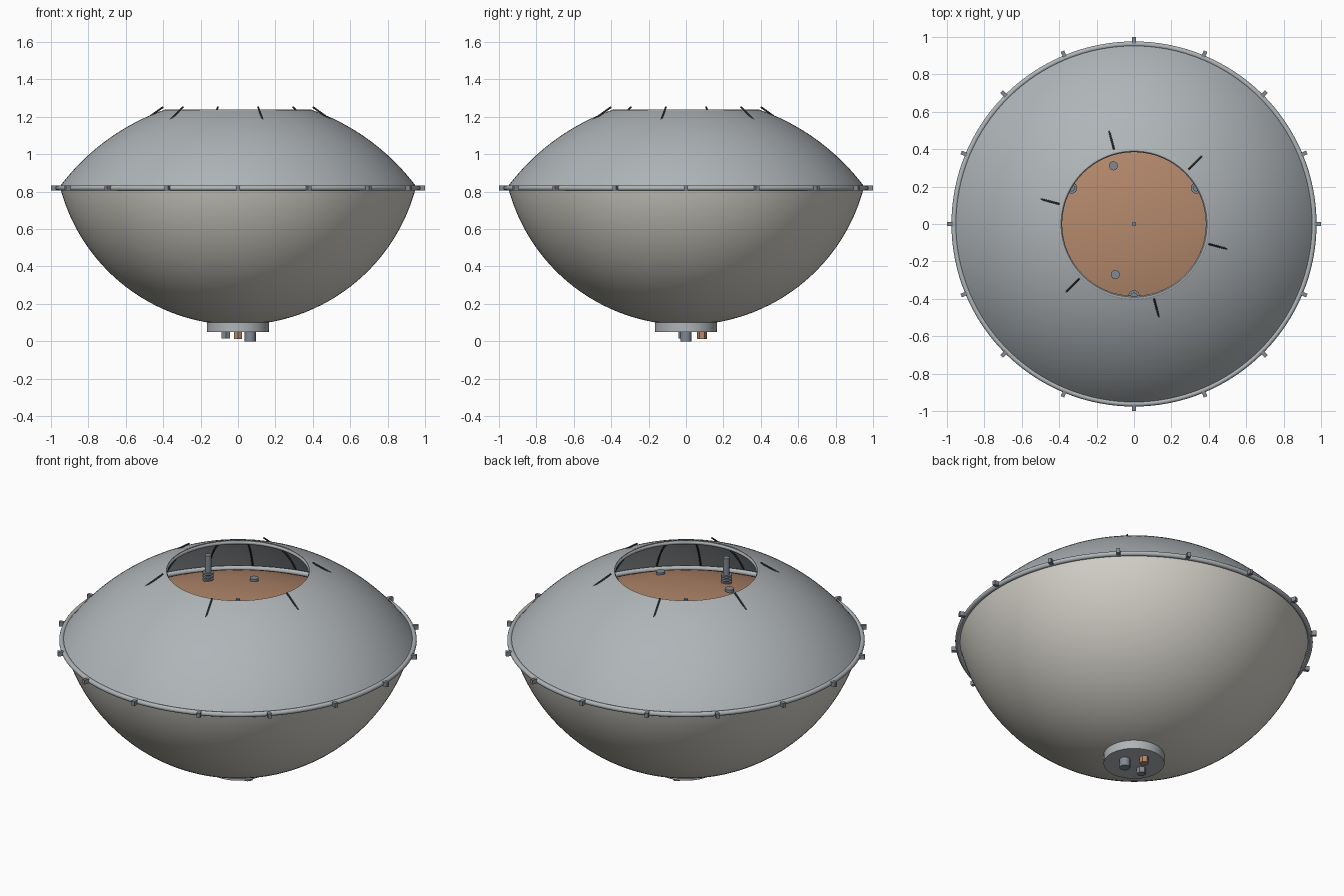
import bpy, bmesh, math
from mathutils import Vector

cube = bpy.data.objects.get("Cube")
if cube:
    bpy.data.objects.remove(cube)


def material(name, rgb):
    m = bpy.data.materials.new(name)
    m.use_nodes = True
    m.diffuse_color = (*rgb, 1)
    m.node_tree.nodes["Principled BSDF"].inputs["Base Color"].default_value = (*rgb, 1)
    return m


STEEL = material("blue grey steel", (0.43, 0.46, 0.48))
SHELL = material("warm grey shell", (0.66, 0.64, 0.58))
COPPER = material("copper", (0.46, 0.25, 0.15))
DARK = material("dark metal", (0.06, 0.065, 0.07))
GREY = material("medium grey metal", (0.22, 0.25, 0.29))


def finish(name, bm, mat):
    bmesh.ops.recalc_face_normals(bm, faces=bm.faces)
    mesh = bpy.data.meshes.new(name)
    bm.to_mesh(mesh)
    bm.free()
    mesh.materials.append(mat)
    obj = bpy.data.objects.new(name, mesh)
    bpy.context.collection.objects.link(obj)
    bpy.ops.object.select_all(action='DESELECT')
    obj.select_set(True)
    bpy.context.view_layer.objects.active = obj
    bpy.ops.object.shade_smooth_by_angle(angle=math.radians(35))
    return obj


def lathe(name, profile, mat, closed=True, steps=128):
    """Revolve a profile of (radius, height) points around z."""
    bm = bmesh.new()
    verts = [bm.verts.new((r, 0, z)) for r, z in profile]
    ends = verts[1:] + verts[:1] if closed else verts[1:]
    edges = [bm.edges.new(pair) for pair in zip(verts, ends)]
    bmesh.ops.spin(bm, geom=verts + edges, cent=(0, 0, 0), axis=(0, 0, 1),
                   angle=math.tau, steps=steps)
    bmesh.ops.remove_doubles(bm, verts=bm.verts, dist=1e-4)
    return finish(name, bm, mat)


def arc(radius, centre, r0, r1, side, n=28):
    """Points on a sphere profile from distance r0 to r1 off the axis."""
    a0, a1 = math.asin(r0 / radius), math.asin(r1 / radius)
    angles = [a0 + (a1 - a0) * i / n for i in range(n + 1)]
    return [(radius * math.sin(a), centre + side * radius * math.cos(a)) for a in angles]


def hoop(name, radius, z, thick, mat):
    section = [(radius + thick * math.cos(i * math.tau / 12),
                z + thick * math.sin(i * math.tau / 12)) for i in range(12)]
    return lathe(name, section, mat)


def rod(name, start, end, radius, mat, sides=24):
    a, b = Vector(start), Vector(end)
    bm = bmesh.new()
    bmesh.ops.create_cone(bm, cap_ends=True, segments=sides, radius1=radius,
                          radius2=radius, depth=(b - a).length)
    obj = finish(name, bm, mat)
    obj.location = (a + b) / 2
    obj.rotation_euler = (b - a).to_track_quat('Z', 'Y').to_euler()
    return obj


def polar(r, degrees, z):
    a = math.radians(degrees)
    return (r * math.cos(a), r * math.sin(a), z)


# Main shells
lathe("lower_bowl", arc(0.983, 1.07, 0.0, 0.95, -1)
      + arc(0.968, 1.07, 0.935, 0.0, -1), SHELL)
lathe("upper_dome", arc(1.189, 0.1156, 0.39, 0.952, 1)
      + arc(1.177, 0.1156, 0.94, 0.39, 1), STEEL)

# Inner copper cover, slightly domed
FLOOR_R, FLOOR_C = 1.8, -0.74
lathe("copper_floor", arc(FLOOR_R, FLOOR_C, 0.0, 0.91, 1), COPPER, closed=False)


def floor_z(r):
    return FLOOR_C + math.sqrt(FLOOR_R ** 2 - r * r)


# Rings around the seam and the opening
hoop("rim_ring", 0.962, 0.819, 0.014, STEEL)
hoop("inner_rim_ring", 0.912, 0.828, 0.014, STEEL)
hoop("opening_ring", 0.396, 1.225, 0.012, STEEL)

# Clamps along the seam
for i in range(16):
    bm = bmesh.new()
    bmesh.ops.create_cube(bm, size=1)
    bmesh.ops.scale(bm, vec=(0.04, 0.02, 0.026), verts=bm.verts)
    clamp = finish("rim_clamp", bm, GREY)
    clamp.location = polar(0.98, i * 22.5, 0.819)
    clamp.rotation_euler.z = math.radians(i * 22.5)

# Ribs under the dome
for i in range(24):
    path = arc(1.172, 0.1156, 0.40, 0.93, 1, 14)
    curve = bpy.data.curves.new("dome_rib", 'CURVE')
    curve.dimensions = '3D'
    curve.bevel_depth = 0.005
    curve.bevel_resolution = 1
    spline = curve.splines.new('POLY')
    spline.points.add(len(path) - 1)
    for point, (r, z) in zip(spline.points, path):
        point.co = (*polar(r, i * 15, z), 1)
    curve.materials.append(DARK)
    bpy.context.collection.objects.link(bpy.data.objects.new("dome_rib", curve))

# Slanted pins around the opening
for i in range(6):
    angle = 45 + i * 60
    rod("slanted_pin", polar(0.415, angle, 1.252), polar(0.515, angle, 1.183), 0.005, DARK, 8)

# Three posts with stacked collars
for angle in (30, 150, 270):
    base = floor_z(0.385)
    rod("support_post", polar(0.385, angle, base - 0.02), polar(0.385, angle, 1.17), 0.018, GREY)
    for k in range(3):
        z = base + k * 0.02
        rod("post_collar", polar(0.385, angle, z), polar(0.385, angle, z + 0.011), 0.03, GREY)

# Small caps on the copper cover
for r, angle in ((0.33, 109.5), (0.288, 249.7), (0.52, 320.5)):
    z = floor_z(r)
    rod("floor_cap", polar(r, angle, z - 0.02), polar(r, angle, z + 0.018), 0.024, GREY)
rod("centre_stud", (0, 0, 1.05), (0, 0, 1.068), 0.012, GREY, 12)

# Bottom collar with three connectors
rod("bottom_collar", (0, 0, 0.05), (0, 0, 0.115), 0.166, STEEL, 64)
rod("large_connector", (0.065, 0, 0), (0.065, 0, 0.06), 0.03, GREY, 12)
rod("copper_connector", (0, 0.085, 0.013), (0, 0.085, 0.06), 0.026, COPPER, 6)
rod("small_connector", (-0.065, -0.015, 0.015), (-0.065, -0.015, 0.06), 0.026, GREY, 6)
